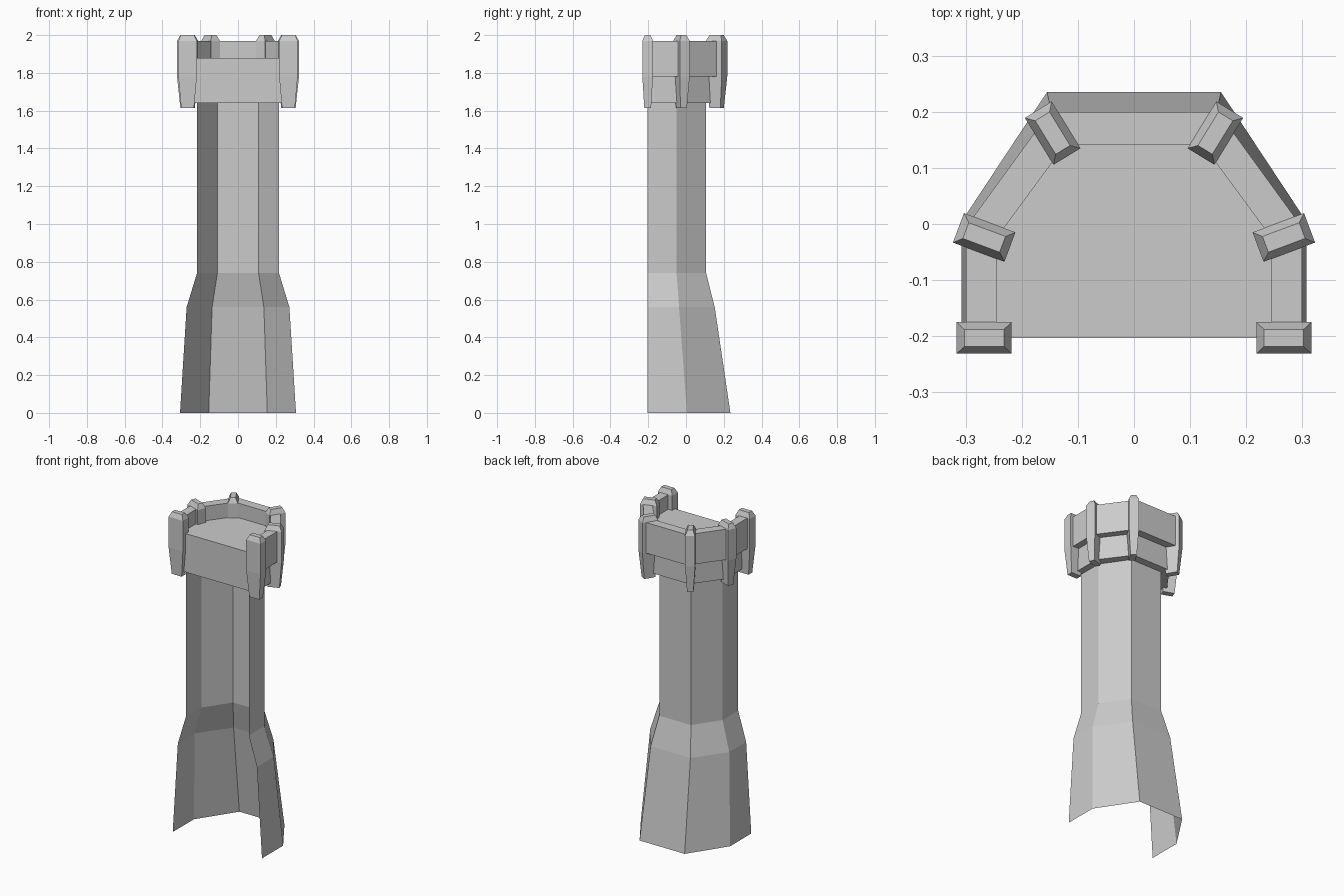
import bpy, bmesh
from math import radians
from mathutils import Matrix, Vector

cube = bpy.data.objects.get("Cube")
if cube:
    bpy.data.objects.remove(cube, do_unlink=True)

stone = bpy.data.materials.new("grey_stone")
stone.use_nodes = True
GREY = (0.6, 0.6, 0.6, 1)
stone.diffuse_color = GREY
stone.node_tree.nodes["Principled BSDF"].inputs["Base Color"].default_value = GREY

FRONT = -0.203


def finish(name, bm):
    bmesh.ops.recalc_face_normals(bm, faces=bm.faces)
    mesh = bpy.data.meshes.new(name)
    bm.to_mesh(mesh)
    bm.free()
    mesh.materials.append(stone)
    obj = bpy.data.objects.new(name, mesh)
    bpy.context.collection.objects.link(obj)
    return obj


def half_octagon(bm, z, side_x, bend_y, back_x, back_y):
    """Open path round the back of the tower, from left front to right front."""
    half = [(side_x, FRONT), (side_x, bend_y), (back_x, back_y)]
    path = half + [(-x, y) for x, y in reversed(half)]
    return [bm.verts.new((x, y, z)) for x, y in path]


def loft(bm, sections):
    rows = [half_octagon(bm, *s) for s in sections]
    for low, high in zip(rows, rows[1:]):
        for i in range(len(low) - 1):
            bm.faces.new((low[i], low[i + 1], high[i + 1], high[i]))
    return rows


# Tower shaft: thin shell, open at the front, with a flared foot
bm = bmesh.new()
loft(bm, [
    (0.00, 0.307, 0.005, 0.155, 0.235),
    (0.56, 0.272, -0.037, 0.137, 0.152),
    (0.74, 0.217, -0.05, 0.109, 0.107),
    (1.64, 0.217, -0.05, 0.109, 0.107),
])
finish("tower_shaft", bm)

# Battlement: corbel step, overhanging parapet and sunken deck
bm = bmesh.new()
rows = loft(bm, [
    (1.64, 0.258, -0.02, 0.130, 0.153),
    (1.78, 0.258, -0.02, 0.130, 0.153),
    (1.78, 0.299, -0.005, 0.150, 0.200),
    (1.97, 0.299, -0.005, 0.150, 0.200),
    (1.97, 0.245, -0.025, 0.122, 0.142),
    (1.88, 0.245, -0.025, 0.122, 0.142),
])
bm.faces.new(rows[0])
bm.faces.new(rows[-1])
bm.faces.new([r[0] for r in rows] + [r[-1] for r in reversed(rows)])
finish("battlement", bm)


# Buttress posts: tapered foot, straight body, chamfered top
def post(name, x, y, angle):
    bm = bmesh.new()
    turn = Matrix.Translation((x, y, 0)) @ Matrix.Rotation(radians(angle), 4, 'Z')
    rings = []
    for z, hx, hy in [(1.615, 0.034, 0.018), (1.78, 0.049, 0.028),
                      (1.97, 0.049, 0.028), (2.0, 0.035, 0.015)]:
        corners = [(-hx, -hy), (hx, -hy), (hx, hy), (-hx, hy)]
        rings.append([bm.verts.new(turn @ Vector((a, b, z))) for a, b in corners])
    for low, high in zip(rings, rings[1:]):
        for i in range(4):
            j = (i + 1) % 4
            bm.faces.new((low[i], low[j], high[j], high[i]))
    bm.faces.new(rings[0])
    bm.faces.new(rings[-1])
    finish(name, bm)


for side, s in (("left", 1), ("right", -1)):
    post(f"front_post_{side}", s * 0.267, FRONT, 0)
    post(f"middle_post_{side}", s * 0.267, -0.024, s * 20.5)
    post(f"back_post_{side}", s * 0.145, 0.162, s * 58.5)
